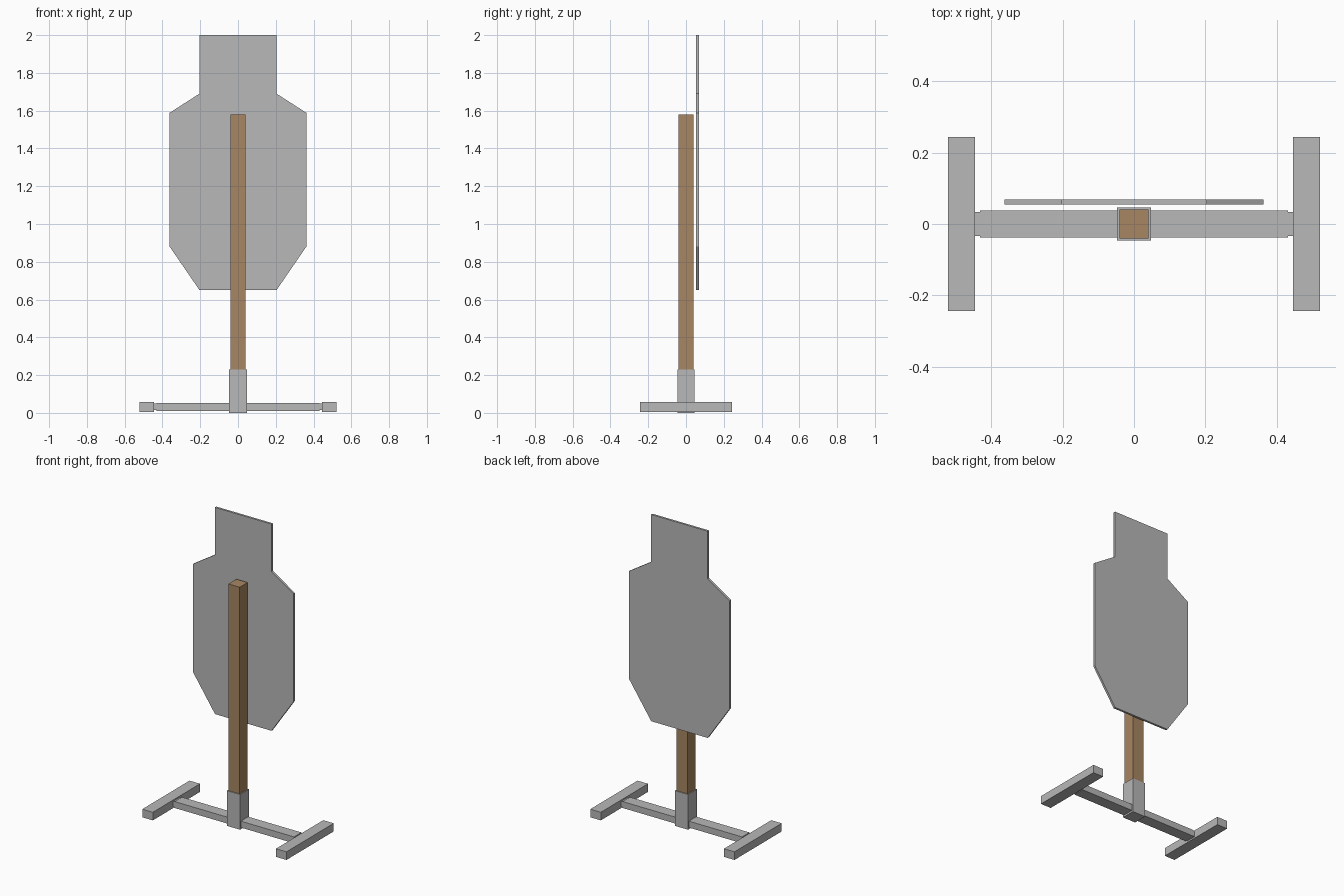
import bpy, bmesh

if "Cube" in bpy.data.objects:
    bpy.data.objects.remove(bpy.data.objects["Cube"])


def material(name, rgb):
    m = bpy.data.materials.new(name)
    m.diffuse_color = (*rgb, 1)
    m.use_nodes = True
    m.node_tree.nodes["Principled BSDF"].inputs["Base Color"].default_value = m.diffuse_color
    return m


STEEL = material("grey steel", (0.48, 0.48, 0.48))
WOOD = material("brown wood", (0.39, 0.24, 0.122))


def make_object(name, bm, mat):
    bmesh.ops.recalc_face_normals(bm, faces=bm.faces)
    mesh = bpy.data.meshes.new(name)
    bm.to_mesh(mesh)
    bm.free()
    mesh.materials.append(mat)
    ob = bpy.data.objects.new(name, mesh)
    bpy.context.collection.objects.link(ob)
    return ob


def box(name, lo, hi, mat):
    bm = bmesh.new()
    bmesh.ops.create_cube(bm, size=1)
    for v in bm.verts:
        v.co = [a + (b - a) * (c + 0.5) for a, b, c in zip(lo, hi, v.co)]
    return make_object(name, bm, mat)


def extrude_profile(name, points, y0, y1, mat):
    bm = bmesh.new()
    face = bm.faces.new([bm.verts.new((x, y0, z)) for x, z in points])
    new = bmesh.ops.extrude_face_region(bm, geom=[face])["geom"]
    verts = [g for g in new if isinstance(g, bmesh.types.BMVert)]
    bmesh.ops.translate(bm, verts=verts, vec=(0, y1 - y0, 0))
    return make_object(name, bm, mat)


# Silhouette plate: right half outline, mirrored to the left
half = [(0.204, 0.65), (0.363, 0.882), (0.363, 1.588), (0.204, 1.69), (0.204, 2.0)]
outline = half + [(-x, z) for x, z in reversed(half)]
extrude_profile("target_plate", outline, 0.054, 0.068, STEEL)

# Wooden post standing in a square steel socket
box("post", (-0.041, -0.041, 0.008), (0.041, 0.041, 1.58), WOOD)
box("post_socket", (-0.047, -0.046, 0), (0.047, 0.046, 0.23), STEEL)

# Base: crossbar and, on each side, a narrower stub holding a foot
for side, label in ((-1, "left"), (1, "right")):
    def side_box(name, x0, x1, y, z0, z1):
        a, b = sorted((side * x0, side * x1))
        box(f"{label}_{name}", (a, -y, z0), (b, y, z1), STEEL)
    side_box("crossbar", 0.04, 0.432, 0.038, 0.011, 0.053)
    side_box("stub", 0.42, 0.46, 0.034, 0.015, 0.049)
    side_box("foot", 0.445, 0.521, 0.244, 0.005, 0.058)
